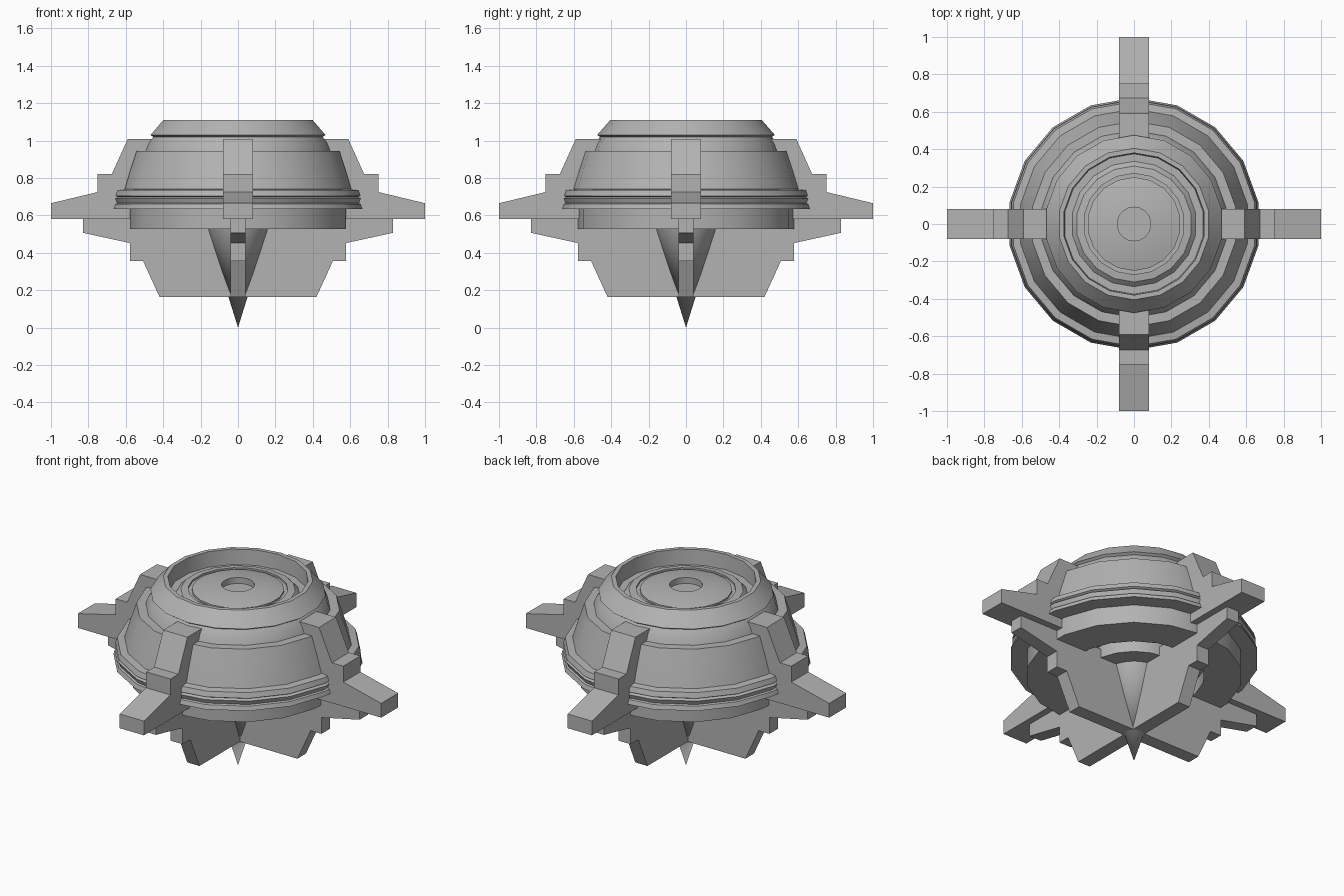
import bpy, bmesh, math

if "Cube" in bpy.data.objects:
    bpy.data.objects.remove(bpy.data.objects["Cube"])

grey = bpy.data.materials.new("dark_grey")
grey.diffuse_color = (0.45, 0.45, 0.45, 1)
grey.use_nodes = True
grey.node_tree.nodes["Principled BSDF"].inputs["Base Color"].default_value = grey.diffuse_color


def finish(bm, name, smooth=False):
    bmesh.ops.recalc_face_normals(bm, faces=bm.faces)
    mesh = bpy.data.meshes.new(name)
    bm.to_mesh(mesh)
    bm.free()
    mesh.materials.append(grey)
    ob = bpy.data.objects.new(name, mesh)
    bpy.context.collection.objects.link(ob)
    if smooth:
        bpy.ops.object.select_all(action='DESELECT')
        bpy.context.view_layer.objects.active = ob
        ob.select_set(True)
        bpy.ops.object.shade_smooth_by_angle(angle=math.radians(25))
    return ob


def lathe(name, profile, sides=18):
    """Revolve (radius, z) points that start and end on the axis."""
    bm = bmesh.new()
    rings = []
    for r, z in profile:
        if r == 0:
            rings.append([bm.verts.new((0, 0, z))] * sides)
        else:
            angles = [math.radians(90) + math.tau * i / sides for i in range(sides)]
            rings.append([bm.verts.new((r * math.cos(a), r * math.sin(a), z)) for a in angles])
    for low, high in zip(rings, rings[1:]):
        for i in range(sides):
            j = (i + 1) % sides
            corners = list(dict.fromkeys((low[i], low[j], high[j], high[i])))
            bm.faces.new(corners)
    return finish(bm, name, True)


def fin(name, profile, half, angle):
    """Extrude a flat (radius, z) outline and turn it around the axis."""
    c, s = math.cos(angle), math.sin(angle)
    bm = bmesh.new()
    sides = [[bm.verts.new((r * c - t * s, r * s + t * c, z)) for r, z in profile]
             for t in (-half, half)]
    bm.faces.new(sides[0])
    bm.faces.new(sides[1][::-1])
    n = len(profile)
    for i in range(n):
        j = (i + 1) % n
        bm.faces.new((sides[0][i], sides[1][i], sides[1][j], sides[0][j]))
    return finish(bm, name)


# main shell: dished top, flared collar, dome, belt rings, skirt and grooved underside
lathe("shell", [
    (0, 1.04), (0.09, 1.04), (0.09, 1.075), (0.17, 1.068), (0.25, 1.05),
    (0.25, 1.04), (0.27, 1.04), (0.27, 1.05), (0.31, 1.045), (0.335, 1.02),
    (0.375, 1.02), (0.38, 1.11), (0.405, 1.11), (0.475, 1.03), (0.46, 1.02),
    (0.485, 0.985), (0.50, 0.945), (0.55, 0.945), (0.585, 0.84), (0.615, 0.74),
    (0.655, 0.735), (0.665, 0.705), (0.652, 0.698), (0.667, 0.69),
    (0.657, 0.665), (0.667, 0.66), (0.675, 0.635), (0.585, 0.635),
    (0.585, 0.527), (0.38, 0.527), (0.38, 0.60), (0.27, 0.60), (0.27, 0.527), (0, 0.527)])

# pointed spike below
lathe("bottom_spike", [(0, 0.54), (0.168, 0.54), (0, 0.0)], 36)

# four stepped fins around the shell, each with a thinner keel underneath
upper = [(0.35, 0.58), (1, 0.58), (1, 0.665), (0.75, 0.725), (0.75, 0.82),
         (0.675, 0.82), (0.59, 1.008), (0.35, 1.008)]
lower = [(0, 0.165), (0.42, 0.165), (0.507, 0.355), (0.578, 0.355), (0.578, 0.452),
         (0.83, 0.507), (0.83, 0.58), (0, 0.58)]
for k, side in enumerate(("right", "back", "left", "front")):
    fin(side + "_fin", upper, 0.08, k * math.pi / 2)
    fin(side + "_keel", lower, 0.04, k * math.pi / 2)
